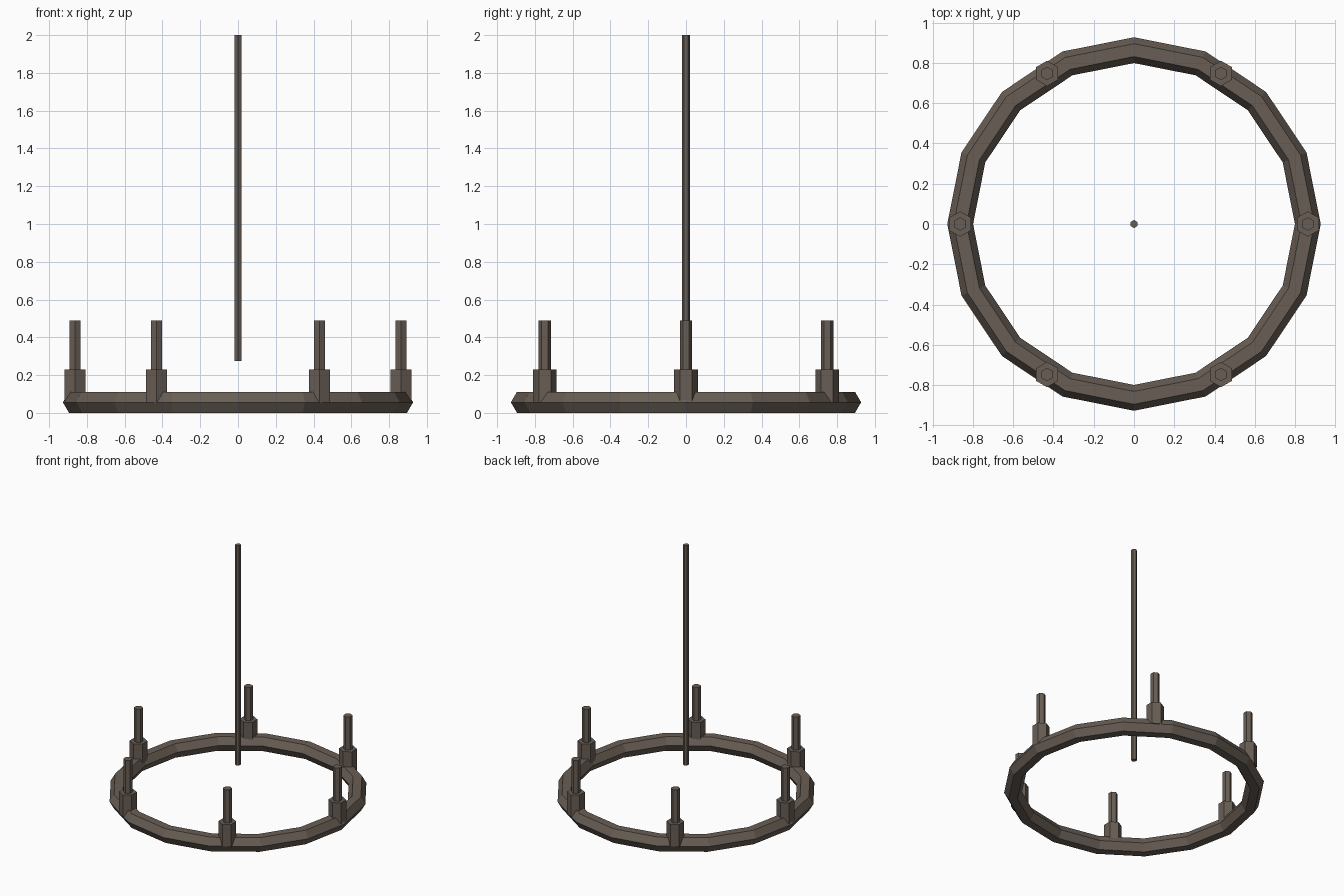
import bpy, math
from mathutils import Vector

cube = bpy.data.objects.get("Cube")
if cube:
    bpy.data.objects.remove(cube, do_unlink=True)

COLOR = (0.14, 0.112, 0.091, 1.0)
iron = bpy.data.materials.new("dark_brown_iron")
iron.use_nodes = True
iron.diffuse_color = COLOR
iron.node_tree.nodes["Principled BSDF"].inputs["Base Color"].default_value = COLOR

RING_RADIUS = 0.863
RING_Z = 0.056


def finish(name):
    obj = bpy.context.object
    obj.name = name
    obj.data.materials.clear()
    obj.data.materials.append(iron)
    bpy.ops.object.shade_flat()
    return obj


def hex_post(name, x, y, radius, bottom, top):
    """Upright six-sided post between two heights."""
    bpy.ops.mesh.primitive_cylinder_add(
        vertices=6, radius=radius, depth=top - bottom,
        location=(x, y, (bottom + top) / 2))
    return finish(name)


# Hoop with a hexagonal section
bpy.ops.mesh.primitive_torus_add(
    major_segments=16, minor_segments=6, major_radius=RING_RADIUS,
    minor_radius=0.064, location=(0, 0, RING_Z))
finish("ring")

# Central hanging rod
hex_post("hanging_rod", 0, 0, 0.02, 0.275, 2.0)

# Six cups with candles around the hoop
for i in range(6):
    angle = math.radians(60 * i)
    x, y = RING_RADIUS * math.cos(angle), RING_RADIUS * math.sin(angle)
    hex_post(f"candle_cup_{i + 1}", x, y, 0.063, RING_Z, 0.23)
    hex_post(f"candle_{i + 1}", x, y, 0.033, 0.23, 0.49)
